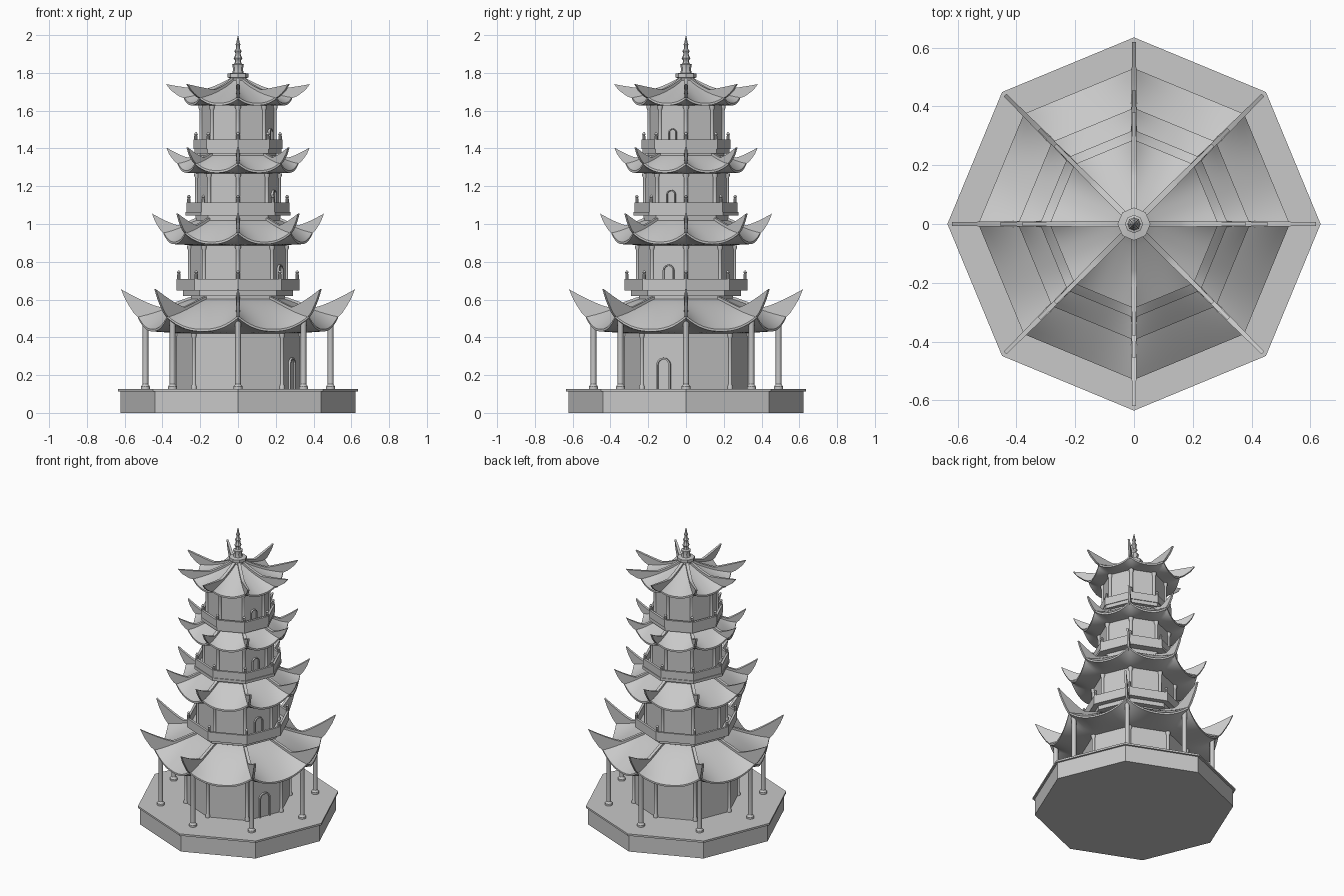
import bpy, bmesh
from math import sin, cos, pi, tau
from mathutils import Vector

cube = bpy.data.objects.get("Cube")
if cube:
    bpy.data.objects.remove(cube)

stone = bpy.data.materials.new("grey_stone")
stone.use_nodes = True
GREY = (0.58, 0.58, 0.58, 1)
stone.diffuse_color = GREY
stone.node_tree.nodes["Principled BSDF"].inputs["Base Color"].default_value = GREY
CORNERS = [i * pi / 4 for i in range(8)]
parts = []


def finish(name, bm):
    bmesh.ops.remove_doubles(bm, verts=bm.verts, dist=0.0002)
    bmesh.ops.recalc_face_normals(bm, faces=bm.faces)
    me = bpy.data.meshes.new(name)
    bm.to_mesh(me)
    bm.free()
    me.materials.append(stone)
    ob = bpy.data.objects.new(name, me)
    bpy.context.collection.objects.link(ob)
    parts.append(ob)


def lathe(bm, profile, sides=8, at=(0, 0)):
    """Revolve (radius, z) points about a vertical axis."""
    rings = [[bm.verts.new((at[0] + r * cos(tau * i / sides), at[1] + r * sin(tau * i / sides), z))
              for i in range(sides)] for r, z in profile]
    for a, b in zip(rings, rings[1:]):
        for i in range(sides):
            j = (i + 1) % sides
            bm.faces.new((a[i], a[j], b[j], b[i]))


def turned(name, profile, sides=8):
    bm = bmesh.new()
    lathe(bm, profile, sides)
    finish(name, bm)


def at_corners(name, radius, profile, sides):
    bm = bmesh.new()
    for a in CORNERS:
        lathe(bm, profile, sides, (radius * cos(a), radius * sin(a)))
    finish(name, bm)


def post_profile(r, z0, z1, foot, cap):
    """Round shaft with a wider foot and cap."""
    return [(0, z0), (foot, z0), (foot, z0 + 0.012), (r, z0 + 0.025), (r, z1 - 0.025),
            (cap, z1 - 0.012), (cap, z1), (0, z1)]


def roof(name, r_in, z_in, r_out, z_corner, dip, bend, r_wall, z_wall, r_tip, z_tip):
    bm = bmesh.new()
    across, rows, thick = 16, 10, 0.012
    z_mid = z_corner - dip

    def height(u, lift):
        """Fall from inner edge to eave (bend over 1 bulges), with lifted corners."""
        return z_in + (z_mid - z_in) * u ** bend + lift * u ** 2

    def point(k, t, r, z):
        a, b = CORNERS[k], CORNERS[k] + pi / 4
        return bm.verts.new(((cos(a) * (1 - t) + cos(b) * t) * r,
                             (sin(a) * (1 - t) + sin(b) * t) * r, z))

    # Tiled top, eave edge and soffit, one of the eight sides at a time
    for k in range(8):
        grid = []
        for j in range(across + 1):
            t = j / across
            lift = dip * abs(2 * t - 1) ** 2.3
            col = []
            for i in range(rows + 1):
                u = i / rows
                col.append(point(k, t, r_in + (r_out - r_in) * u, height(u, lift)))
            for i in range(rows + 1):
                u = 1 - i / rows
                low = z_wall + (z_mid - thick - z_wall) * u + lift * u ** 2
                col.append(point(k, t, r_wall + (r_out - r_wall) * u, low))
            grid.append(col)
        for a, b in zip(grid, grid[1:]):
            for i in range(len(a) - 1):
                bm.faces.new((a[i], a[i + 1], b[i + 1], b[i]))
    finish(name, bm)

    # Corner ridges that rise into broad pointed horns, thinner towards the tip
    bm = bmesh.new()
    top, bottom = [], []
    for i in range(13):
        u = i / 12
        r, z = r_in + (r_out - r_in) * u, height(u, dip)
        bottom.append((r, z - 0.008))
        if u < 0.6:
            top.append((r, z + 0.012))
    (r0, z0), span = top[-1], r_tip - top[-1][0]
    for i in range(1, 7):
        s = i / 6
        top.append((r0 + span * s, z0 + (z_tip - z0) * s ** 1.25))
    for s in (0.75, 0.5, 0.25):
        top.append((r_out + (r_tip - r_out) * s, z_corner + (z_tip - z_corner) * s ** 1.2 - 0.012))
    outline = top + bottom[::-1]
    n = len(outline)
    for a in CORNERS:
        out, side = Vector((cos(a), sin(a), 0)), Vector((-sin(a), cos(a), 0))
        rings = [[bm.verts.new(out * r + Vector((0, 0, z)) +
                               side * s * (0.01 - 0.004 * max(0, (r - r0) / span)))
                  for r, z in outline] for s in (-1, 1)]
        for ring in rings:
            bm.faces.new(ring)
        for i in range(n):
            j = (i + 1) % n
            bm.faces.new((rings[0][i], rings[0][j], rings[1][j], rings[1][i]))
    finish(name + "_ridges", bm)


def doorway(name, r_wall, z0, width, height):
    """Arched frame with a thin door leaf on the side right of the front corner."""
    bm = bmesh.new()
    a = -pi / 8
    out, side = Vector((cos(a), sin(a), 0)), Vector((-sin(a), cos(a), 0))
    base = out * (r_wall * cos(pi / 8))

    def arch(w, depth):
        h = w / 2
        spring = height - width / 2
        pts = [(-h, 0)] + [(-h * cos(pi * i / 12), spring + h * sin(pi * i / 12)) for i in range(13)]
        pts.append((h, 0))
        return [bm.verts.new(base + side * x + out * depth + Vector((0, 0, z0 + z))) for x, z in pts]

    loops = [arch(width, -0.005), arch(width, 0.012), arch(width * 0.78, 0.012),
             arch(width * 0.78, 0.002)]
    for p, q in zip(loops, loops[1:]):
        for i in range(len(p) - 1):
            bm.faces.new((p[i], p[i + 1], q[i + 1], q[i]))
    bm.faces.new(loops[-1])
    finish(name, bm)


# Plinth with a thin projecting lip
turned("plinth", [(0, 0), (0.622, 0), (0.622, 0.114), (0.635, 0.114), (0.635, 0.127), (0, 0.127)])

# Storeys: wall radius, floor height, wall top
walls = [(0.33, 0.127, 0.42), (0.255, 0.65, 0.887), (0.217, 1.06, 1.268), (0.195, 1.395, 1.628)]
doors = [(0.08, 0.165), (0.062, 0.135), (0.052, 0.12), (0.045, 0.11)]
# Roofs: inner edge, eave corner, dip at mid-side, bend, horn tip
roofs = [(0.24, 0.605, 0.53, 0.515, 0.072, 1.25, 0.62, 0.655),
         (0.21, 1.025, 0.395, 0.96, 0.055, 1.2, 0.455, 1.055),
         (0.19, 1.37, 0.32, 1.328, 0.045, 1.2, 0.38, 1.405),
         (0.03, 1.77, 0.287, 1.675, 0.035, 0.85, 0.38, 1.74)]
names = ["ground", "second", "third", "top"]
for name, (rw, z0, z1), (dw, dh), (ri, zi, ro, zc, dip, bend, rt, zt) in zip(names, walls, doors, roofs):
    turned(name + "_wall", [(0, z0), (rw, z0), (rw, z1 + 0.005), (0, z1 + 0.005)])
    at_corners(name + "_pilasters", rw, post_profile(0.01, z0, z1, 0.015, 0.015), 16)
    doorway(name + "_door", rw, z0, dw, dh)
    roof(name + "_roof", ri, zi, ro, zc, dip, bend, rw - 0.004, z1, rt, zt)

# Veranda columns carrying the lowest eave
at_corners("veranda_columns", 0.49, post_profile(0.015, 0.127, 0.495, 0.024, 0.018), 16)

# Balconies: neck radius, neck bottom, slab radius, slab bottom, rail radius, floor, rail top, post top
balconies = [(0.25, 0.57, 0.29, 0.62, 0.325, 0.652, 0.71, 0.755),
             (0.225, 0.99, 0.277, 1.045, 0.272, 1.068, 1.115, 1.155),
             (0.205, 1.34, 0.23, 1.372, 0.235, 1.4, 1.448, 1.487)]
for name, (rn, zn, rs, zs, rr, zf, zr, zp) in zip(names[1:], balconies):
    turned(name + "_balcony", [(0, zn), (rn, zn), (rn, zs), (rs, zs), (rs, zf - 0.004), (rr, zf - 0.004),
                               (rr, zr), (rr - 0.016, zr), (rr - 0.016, zf), (0, zf)])
    at_corners(name + "_balcony_posts", rr - 0.012,
               [(0, zf), (0.009, zf), (0.009, zp - 0.022), (0.006, zp - 0.018),
                (0.01, zp - 0.012), (0.005, zp - 0.003), (0, zp)], 10)

# Spire on the top roof
turned("spire", [(0, 1.755), (0.045, 1.755), (0.045, 1.772), (0.056, 1.776), (0.056, 1.796), (0.03, 1.8),
                 (0.026, 1.82), (0.031, 1.845), (0.018, 1.85), (0.016, 1.865), (0.023, 1.878),
                 (0.015, 1.892), (0.014, 1.905), (0.019, 1.915), (0.011, 1.928), (0.01, 1.942),
                 (0.013, 1.95), (0.008, 1.962), (0.005, 1.98), (0, 2.0)])

# Smooth curved surfaces, keep edges crisp
bpy.ops.object.select_all(action='DESELECT')
for ob in parts:
    ob.select_set(True)
bpy.context.view_layer.objects.active = parts[0]
bpy.ops.object.shade_smooth_by_angle(angle=pi / 6)
